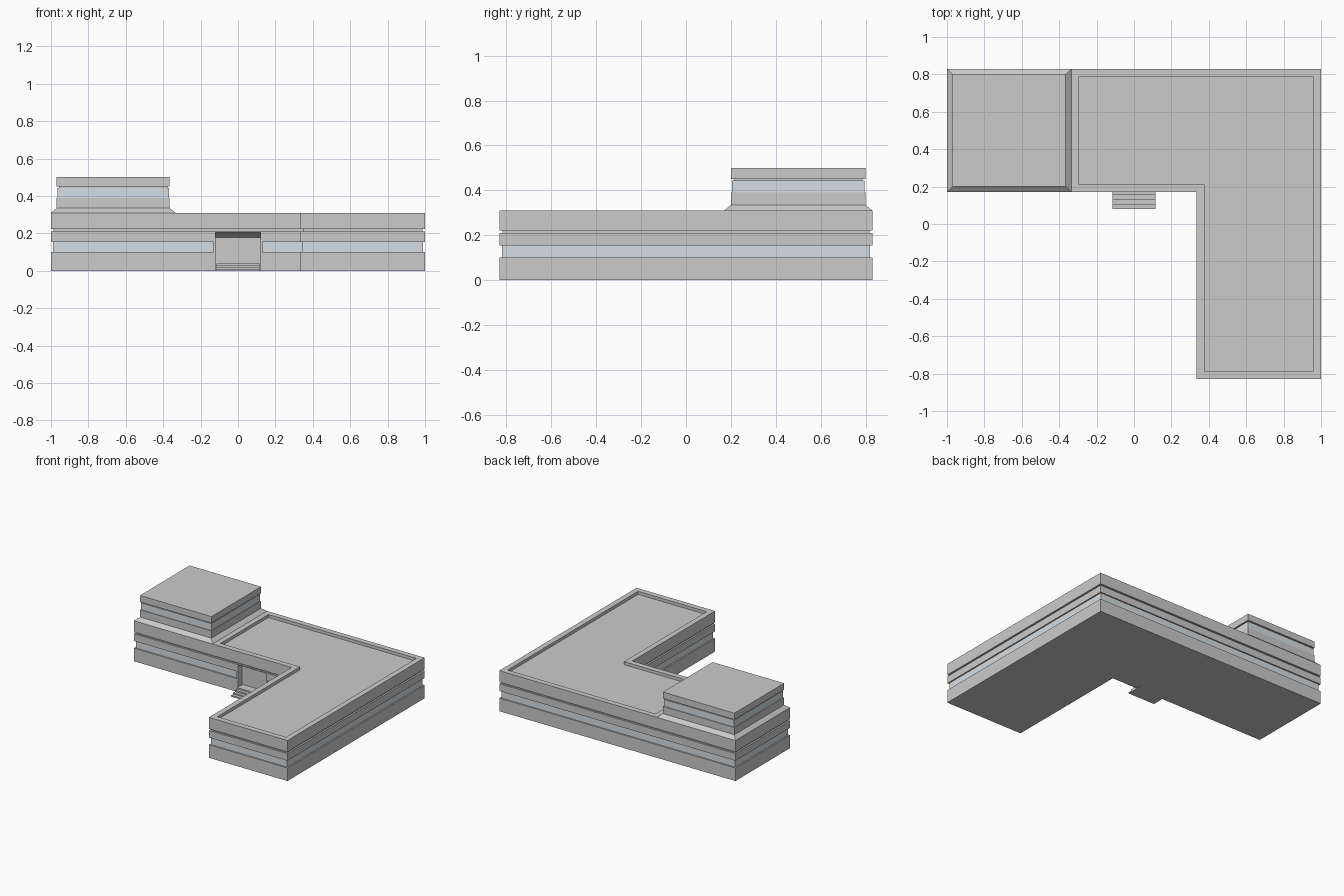
import bpy, bmesh

if "Cube" in bpy.data.objects:
    bpy.data.objects.remove(bpy.data.objects["Cube"])

glass = bpy.data.materials.new("window_glass")
glass.diffuse_color = (0.66, 0.73, 0.78, 1)
glass.use_nodes = True
glass.node_tree.nodes["Principled BSDF"].inputs["Base Color"].default_value = glass.diffuse_color
wall = bpy.data.materials.new("wall_grey")
wall.diffuse_color = (0.8, 0.8, 0.8, 1)
wall.use_nodes = True
wall.node_tree.nodes["Principled BSDF"].inputs["Base Color"].default_value = wall.diffuse_color


def finish(name, bm):
    bmesh.ops.remove_doubles(bm, verts=bm.verts, dist=0.0005)
    bmesh.ops.recalc_face_normals(bm, faces=bm.faces)
    me = bpy.data.meshes.new(name)
    bm.to_mesh(me)
    bm.free()
    me.materials.append(wall)
    me.materials.append(glass)
    ob = bpy.data.objects.new(name, me)
    bpy.context.collection.objects.link(ob)
    return ob


def loft(name, rings, glass_bands=(), plain_sides=(), bottom=True):
    """Skin a stack of equal-length rings; chosen bands become glass."""
    bm = bmesh.new()
    loops = [[bm.verts.new(p) for p in r] for r in rings]
    n = len(loops[0])
    for k, (a, b) in enumerate(zip(loops, loops[1:])):
        for i in range(n):
            j = (i + 1) % n
            f = bm.faces.new((a[i], a[j], b[j], b[i]))
            if k in glass_bands and i not in plain_sides:
                f.material_index = 1
    if bottom:
        bm.faces.new(loops[0][::-1])
    bm.faces.new(loops[-1])
    return finish(name, bm)


def extrude_x(name, profile, x0, x1):
    return loft(name, [[(x, y, z) for y, z in profile] for x in (x0, x1)])


DOOR, DEPTH = 0.12, 0.05


def l_ring(z, d=0.0, notch=0.0, left=None):
    """L-shaped outline inset by d, with an optional doorway notch."""
    y = 0.17 + d
    yn = 0.17 + notch if notch else y
    lx = -1 + d if left is None else left
    pts = [(lx, y), (-DOOR, y), (-DOOR, yn), (DOOR, yn), (DOOR, y),
           (0.335 + d, y), (0.335 + d, -0.83 + d), (1 - d, -0.83 + d),
           (1 - d, 0.83 - d), (lx, 0.83 - d)]
    return [(px, py, z) for px, py in pts]


# Main L-shaped block: plinth, window band, wall, groove, parapet, sunken roof
loft("main_building", [
    l_ring(0, 0, DEPTH), l_ring(0.10, 0, DEPTH),
    l_ring(0.10, 0.01, DEPTH), l_ring(0.155, 0.01, DEPTH),
    l_ring(0.155, 0, DEPTH), l_ring(0.178, 0, DEPTH),
    l_ring(0.207, 0), l_ring(0.21, 0),
    l_ring(0.21, 0.013), l_ring(0.222, 0.013),
    l_ring(0.222), l_ring(0.31),
    l_ring(0.31, 0.042, left=-0.295), l_ring(0.287, 0.042, left=-0.295),
], glass_bands=(2,), plain_sides=(1, 2, 3))


def tower_ring(z, d):
    x0, x1, y0, y1 = -1 + d, -0.335 - d, 0.17 + d, 0.83 - d
    return [(x0, y0, z), (x1, y0, z), (x1, y1, z), (x0, y1, z)]


# Upper storey with sloped skirt, window band and flat roof slab
loft("upper_storey", [tower_ring(z, d) for z, d in (
    (0.31, 0), (0.335, 0.03), (0.39, 0.03), (0.39, 0.035), (0.443, 0.035),
    (0.443, 0.043), (0.45, 0.043), (0.45, 0.03), (0.50, 0.03))],
    glass_bands=(3,), bottom=False)

# Door jambs that close the window band beside the entrance
for side, name in ((-1, "left_jamb"), (1, "right_jamb")):
    a, b = sorted((side * DOOR, side * (DOOR + 0.012)))
    extrude_x(name, [(0.17, 0.10), (0.18, 0.10), (0.18, 0.155), (0.17, 0.155)], a, b)

# Entrance steps leading into the doorway
profile = [(0.17 + DEPTH, 0)]
for i in range(4):
    y = 0.08 + 0.025 * i
    profile += [(y, 0.01 * i), (y, 0.01 * (i + 1))]
profile.append((0.17 + DEPTH, 0.04))
extrude_x("entrance_steps", profile, -0.115, 0.115)
